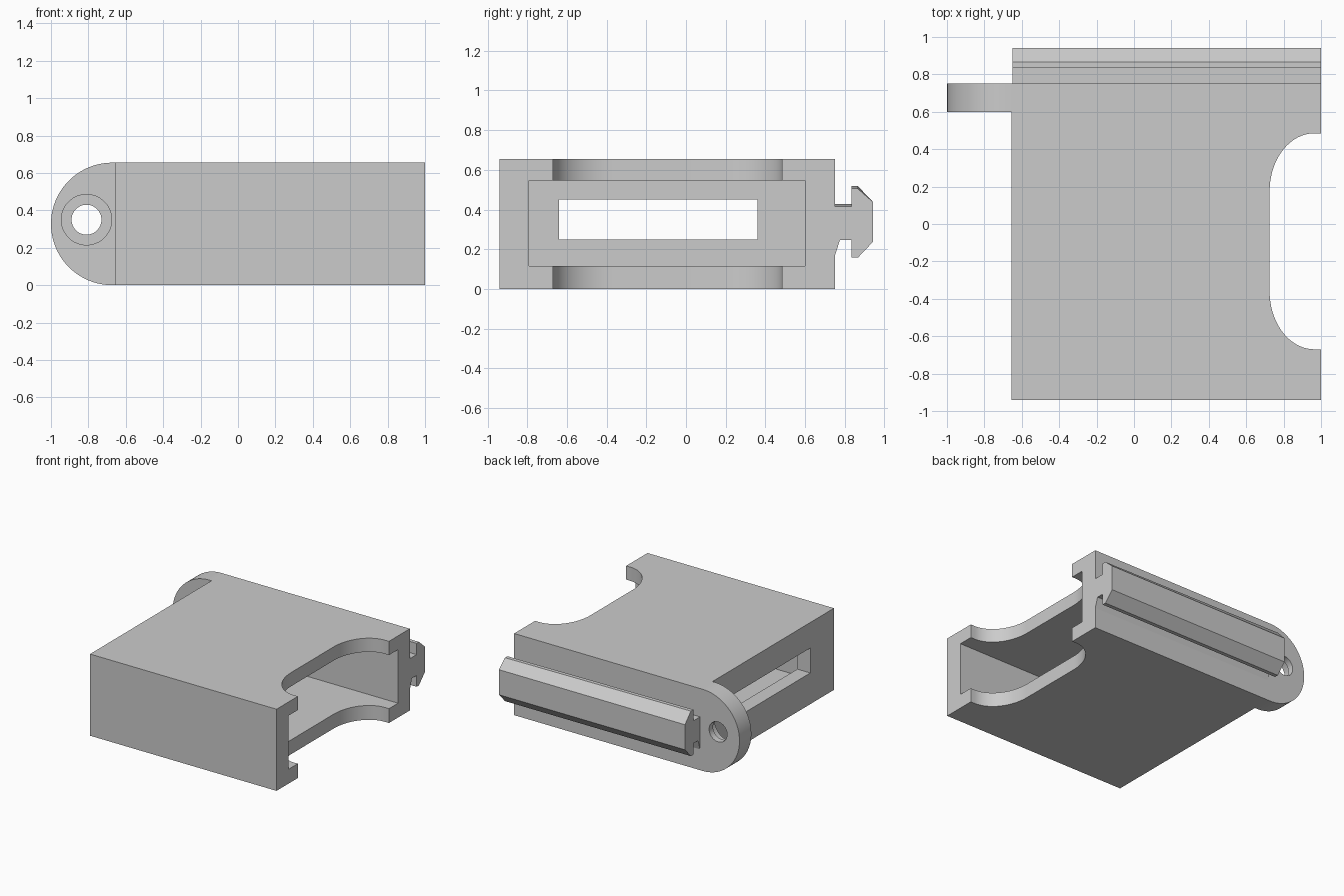
import bpy, bmesh
from math import sin, cos, pi, radians
from mathutils import Vector

if "Cube" in bpy.data.objects:
    bpy.data.objects.remove(bpy.data.objects["Cube"], do_unlink=True)

grey = bpy.data.materials.new("plain grey")
grey.use_nodes = True
grey.diffuse_color = (0.6, 0.6, 0.6, 1)
grey.node_tree.nodes["Principled BSDF"].inputs["Base Color"].default_value = (0.6, 0.6, 0.6, 1)


def prism(name, outline, axis, lo, hi):
    """Extrude a 2D outline along one axis (0 = x, 1 = y, 2 = z)."""
    bm = bmesh.new()
    verts = []
    for a, b in outline:
        co = [a, b]
        co.insert(axis, lo)
        verts.append(bm.verts.new(co))
    face = bm.faces.new(verts)
    ext = bmesh.ops.extrude_face_region(bm, geom=[face])
    shift = Vector((0, 0, 0))
    shift[axis] = hi - lo
    bmesh.ops.translate(bm, vec=shift,
                        verts=[g for g in ext["geom"] if isinstance(g, bmesh.types.BMVert)])
    bmesh.ops.recalc_face_normals(bm, faces=bm.faces)
    mesh = bpy.data.meshes.new(name)
    bm.to_mesh(mesh)
    bm.free()
    mesh.materials.append(grey)
    obj = bpy.data.objects.new(name, mesh)
    bpy.context.collection.objects.link(obj)
    return obj


def rect(a0, a1, b0, b1):
    return [(a0, b0), (a1, b0), (a1, b1), (a0, b1)]


def arc(ca, cb, ra, rb, start, end, n=24):
    angles = [radians(start + (end - start) * i / n) for i in range(n + 1)]
    return [(ca + ra * cos(t), cb + rb * sin(t)) for t in angles]


def circle(ca, cb, r):
    return arc(ca, cb, r, r, 0, 360, 48)[:-1]


def combine(target, other, operation):
    """Apply a boolean and drop the helper."""
    mod = target.modifiers.new("combine", "BOOLEAN")
    mod.operation, mod.object, mod.solver = operation, other, "EXACT"
    other.hide_render = True
    bpy.ops.object.select_all(action="DESELECT")
    bpy.context.view_layer.objects.active = target
    target.select_set(True)
    bpy.ops.object.modifier_apply(modifier=mod.name)
    bpy.data.objects.remove(other, do_unlink=True)


H = 0.655          # case height
R = H / 2          # lug radius
END = -0.655       # closed end of the case

# Case with the rounded mounting lug at its back corner
case = prism("case", rect(END, 1, -0.94, 0.75), 0 + 2, 0, H)
lug = prism("lug", [(-0.5, 0), (-0.5, H)] + arc(R - 1, R, R, R, 90, 270, 40), 1, 0.6, 0.75)
combine(case, lug, "UNION")

# Open cavity, slot in the closed end, finger notch, stepped screw hole
notch = ([(1.1, 0.485)] + arc(0.965, 0.175, 0.24, 0.31, 90, 180)
         + arc(0.965, -0.36, 0.24, 0.31, 180, 270) + [(1.1, -0.67)])
cutters = [
    prism("cavity_cutter", rect(-0.79, 0.6, 0.115, 0.545), 0, END + 0.115, 1.1),
    prism("slot_cutter", rect(-0.64, 0.36, 0.25, 0.45), 0, END - 0.1, 0),
    prism("notch_cutter", notch, 2, -0.1, H + 0.1),
    prism("screw_hole_cutter", circle(-0.81, 0.35, 0.08), 1, 0.5, 0.9),
    prism("counterbore_cutter", circle(-0.81, 0.35, 0.135), 1, 0.5, 0.7),
]
for cutter in cutters:
    combine(case, cutter, "DIFFERENCE")

# Mounting rail with an arrow-shaped head, its upper side slightly tapered
rail_outline = [(0.74, 0.167), (0.75, 0.167), (0.776, 0.247), (0.835, 0.247),
                (0.835, 0.157), (0.866, 0.157), (0.942, 0.237), (0.942, 0.438),
                (0.866, 0.505), (0.835, 0.505), (0.835, 0.415), (0.74, 0.415)]
rail = prism("mounting_rail", rail_outline, 0, -0.65, 1)
for v in rail.data.vertices:
    if v.co.x < 0 and v.co.z > 0.4 and v.co.y < 0.9:
        v.co.z += 0.013

# Smooth curved walls, keep edges sharp
bpy.ops.object.select_all(action="DESELECT")
for obj in (case, rail):
    obj.select_set(True)
bpy.context.view_layer.objects.active = case
bpy.ops.object.shade_smooth_by_angle(angle=radians(30))
